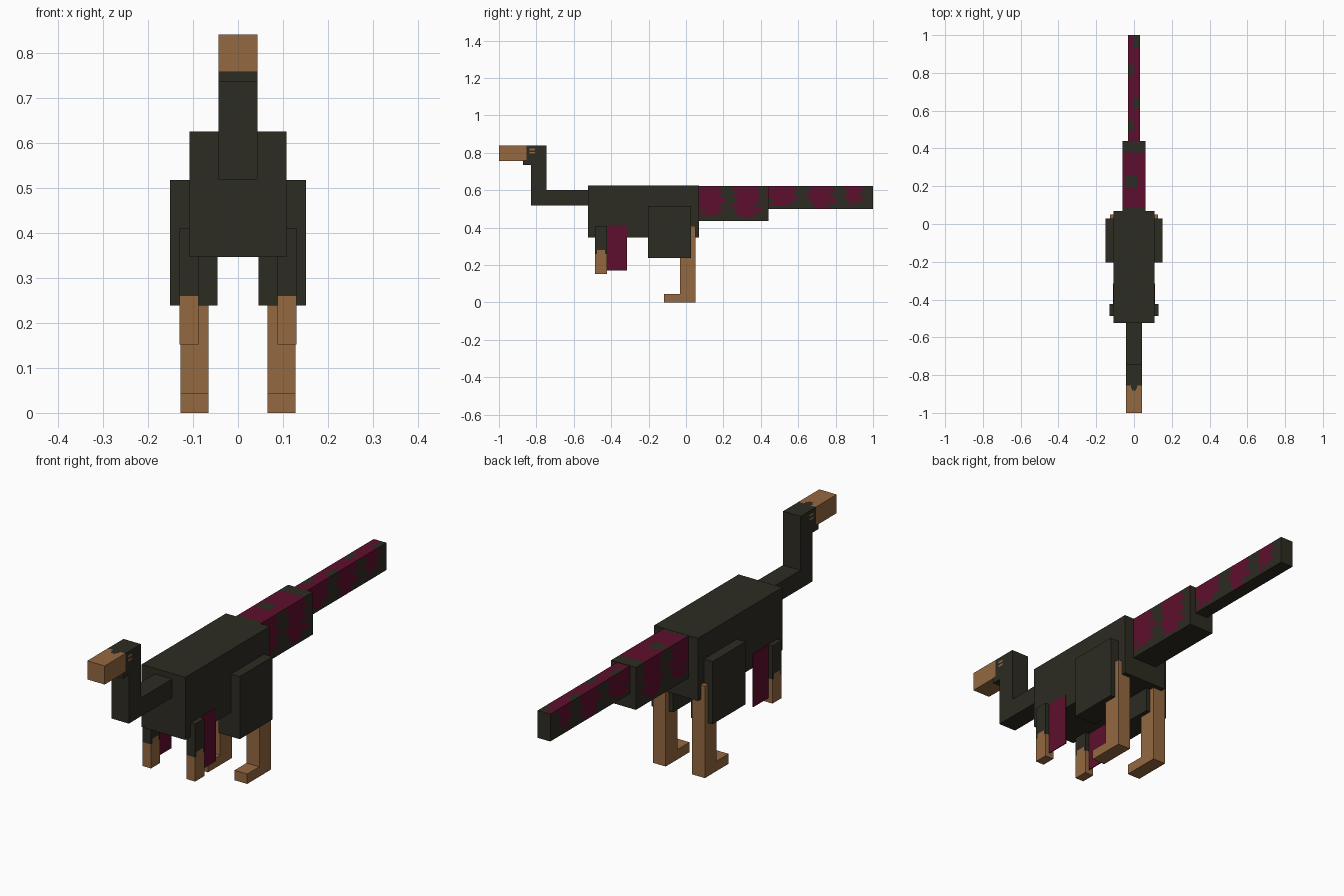
import bpy
import bmesh
import math
from mathutils import Vector

cube = bpy.data.objects.get("Cube")
if cube:
    bpy.data.objects.remove(cube, do_unlink=True)


def make_material(name, rgb):
    mat = bpy.data.materials.new(name)
    mat.use_nodes = True
    mat.diffuse_color = (*rgb, 1)
    bsdf = next(n for n in mat.node_tree.nodes if n.type == 'BSDF_PRINCIPLED')
    bsdf.inputs["Base Color"].default_value = (*rgb, 1)
    return mat


MATERIALS = [
    make_material("dark olive", (0.026, 0.025, 0.016)),
    make_material("tan brown", (0.296, 0.138, 0.051)),
    make_material("crimson", (0.114, 0.0045, 0.026)),
]
DARK, TAN, CRIMSON = range(3)


def box(name, x, y, z, colour=DARK, rule=None, cell=0.0):
    """Box from (min, max) ranges; a rule colours each cell of a gridded box."""
    lo, hi = Vector((x[0], y[0], z[0])), Vector((x[1], y[1], z[1]))
    bm = bmesh.new()
    bmesh.ops.create_cube(bm, size=1)
    for v in bm.verts:
        v.co = Vector(((lo[i] + hi[i]) / 2 + v.co[i] * (hi[i] - lo[i]) for i in range(3)))
    if rule:
        for axis in range(3):
            count = max(1, round((hi[axis] - lo[axis]) / cell))
            normal = Vector((0, 0, 0))
            normal[axis] = 1
            for i in range(1, count):
                point = lo.copy()
                point[axis] += (hi[axis] - lo[axis]) * i / count
                bmesh.ops.bisect_plane(bm, geom=bm.verts[:] + bm.edges[:] + bm.faces[:],
                                       plane_co=point, plane_no=normal)
    bm.normal_update()
    for f in bm.faces:
        f.material_index = rule(f.calc_center_median(), f.normal) if rule else colour
    mesh = bpy.data.meshes.new(name)
    bm.to_mesh(mesh)
    bm.free()
    for mat in MATERIALS:
        mesh.materials.append(mat)
    obj = bpy.data.objects.new(name, mesh)
    bpy.context.collection.objects.link(obj)
    return obj


def pair(name, x, y, z, **kw):
    """Matching boxes on the left (+x) and right (-x)."""
    box("left_" + name, x, y, z, **kw)
    box("right_" + name, (-x[1], -x[0]), y, z, **kw)


# Colour rules
STRIPES = [(0.06, 0.195, 0.47), (0.26, 0.39, 0.445), (0.44, 0.585, 0.51),
           (0.66, 0.785, 0.505), (0.855, 0.94, 0.515)]


def tail_rule(c, n):
    if abs(n.x) > 0.5:
        # ragged bands down the sides
        wobble = 0.014 * math.sin(c.z * 130) + 0.006 * math.sin(c.z * 310)
        for start, end, low in STRIPES:
            pinch = 0.025 if c.z < low + 0.03 else 0
            if start + wobble + pinch < c.y < end + wobble - pinch and c.z > low:
                return CRIMSON
    elif n.z > 0.5:
        # mostly crimson back with small dark patches
        if c.y < 0.44:
            patch = 0.19 < c.y < 0.25 and abs(c.x + 0.01) < 0.03
            edge = c.y < 0.08 or c.y > 0.38
            return DARK if patch or edge else CRIMSON
        for i, y in enumerate((0.52, 0.64, 0.82, 0.97)):
            side = 1 if i % 2 else -1
            if abs(c.y - y) < 0.03 and c.x * side > -0.005:
                return DARK
        return CRIMSON
    return DARK


def head_rule(c, n):
    if abs(n.x) > 0.5:
        eye = -0.835 < c.y < -0.81 and (0.795 < c.z < 0.803 or 0.813 < c.z < 0.822)
        return TAN if eye or (c.y < -0.853 and c.z > 0.765) else DARK
    if n.z > 0.5:
        return TAN if c.y < -0.85 and abs(c.x) > 0.02 else DARK
    return DARK


def snout_rule(c, n):
    return DARK if n.z > 0.5 and c.y > -0.885 and abs(c.x) < 0.012 else TAN


def arm_rule(c, n):
    if n.z < -0.5:
        return TAN
    peak = 0.018 if abs(n.x) > 0.5 and abs(c.y + 0.457) < 0.022 else 0
    return TAN if c.z < 0.262 + peak else DARK


# Torso
box("body", (-0.108, 0.108), (-0.525, 0.07), (0.346, 0.625))

# Neck and head
box("neck_base", (-0.043, 0.043), (-0.745, -0.525), (0.518, 0.60))
box("neck_upright", (-0.043, 0.043), (-0.83, -0.745), (0.518, 0.735))
box("head", (-0.043, 0.043), (-0.872, -0.745), (0.735, 0.84), rule=head_rule, cell=0.0088)
box("snout", (-0.043, 0.043), (-1.0, -0.872), (0.757, 0.84), rule=snout_rule, cell=0.0108)

# Tail
box("tail_base", (-0.061, 0.061), (0.07, 0.44), (0.435, 0.624), rule=tail_rule, cell=0.0155)
box("tail_tip", (-0.031, 0.031), (0.44, 1.0), (0.50, 0.622), rule=tail_rule, cell=0.0155)

# Hind legs
pair("thigh", (0.045, 0.151), (-0.203, 0.028), (0.238, 0.517))
pair("shin", (0.065, 0.128), (-0.033, 0.05), (0.0, 0.41), colour=TAN)
pair("foot", (0.065, 0.128), (-0.118, -0.033), (0.0, 0.044), colour=TAN)

# Arms with thin feather plates behind them
pair("arm", (0.088, 0.13), (-0.487, -0.423), (0.152, 0.409), rule=arm_rule, cell=0.0107)
pair("arm_feathers", (0.107, 0.111), (-0.423, -0.315), (0.172, 0.409), colour=CRIMSON)
